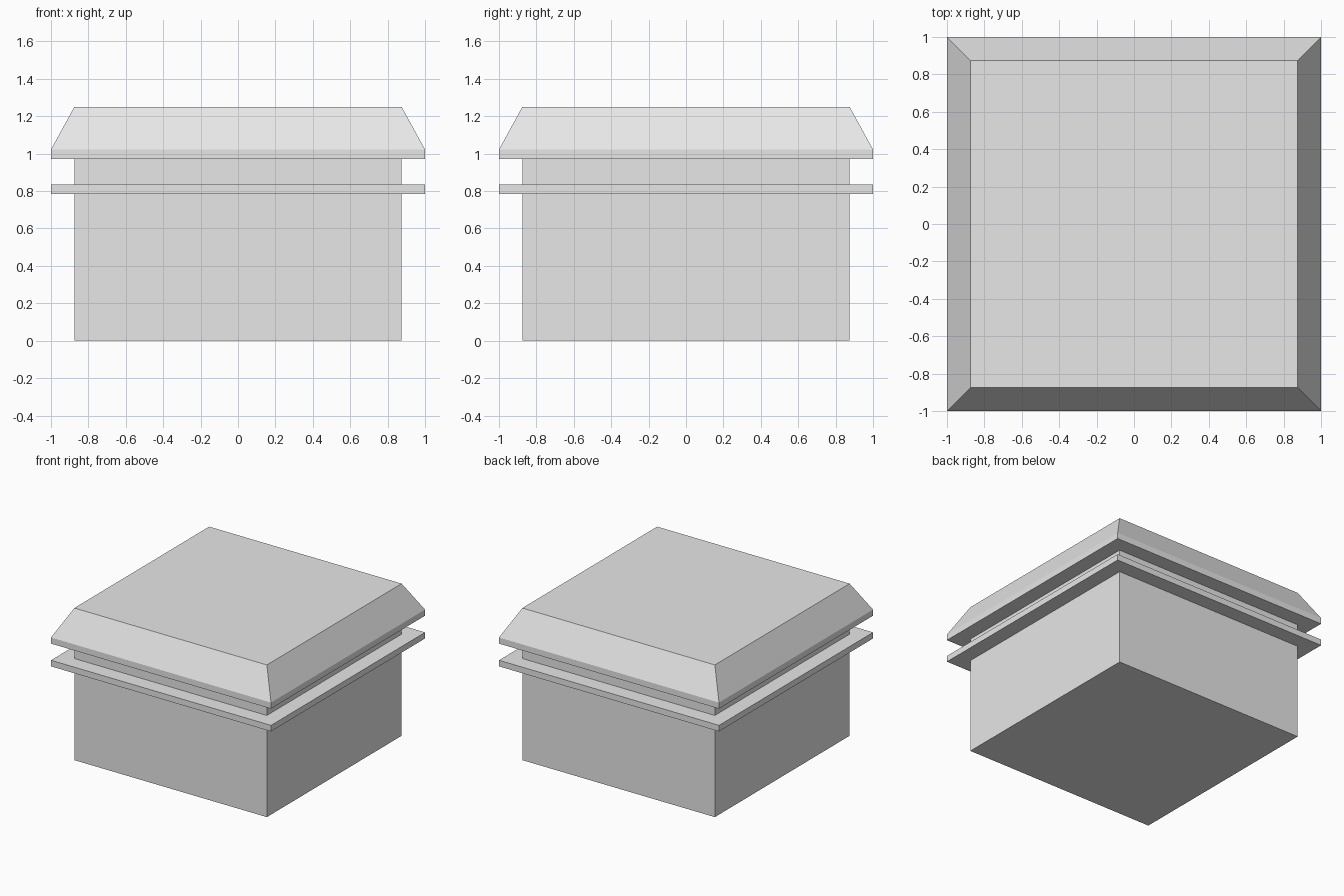
import bpy, bmesh

if "Cube" in bpy.data.objects:
    bpy.data.objects.remove(bpy.data.objects["Cube"])

grey = bpy.data.materials.new("light_grey")
grey.diffuse_color = (0.8, 0.8, 0.8, 1.0)
grey.use_nodes = True
grey.node_tree.nodes["Principled BSDF"].inputs["Base Color"].default_value = grey.diffuse_color

BODY, RIM = 0.875, 1.0   # half widths


def square_loft(name, profile):
    """Closed solid from square rings given as (half width, height)."""
    bm = bmesh.new()
    rings = [[bm.verts.new((sx * r, sy * r, z))
              for sx, sy in ((-1, -1), (1, -1), (1, 1), (-1, 1))]
             for r, z in profile]
    for low, high in zip(rings, rings[1:]):
        for i in range(4):
            j = (i + 1) % 4
            bm.faces.new((low[i], low[j], high[j], high[i]))
    bm.faces.new(rings[0][::-1])
    bm.faces.new(rings[-1])
    mesh = bpy.data.meshes.new(name)
    bm.to_mesh(mesh)
    bm.free()
    mesh.materials.append(grey)
    obj = bpy.data.objects.new(name, mesh)
    bpy.context.collection.objects.link(obj)
    return obj


# Base box with its projecting flange just below the seam
square_loft("base_box", [(BODY, 0), (BODY, 0.785), (RIM, 0.785),
                         (RIM, 0.835), (BODY, 0.835), (BODY, 0.905)])

# Lid: recessed neck, thin rim, sloped sides and flat top
square_loft("lid", [(BODY, 0.905), (BODY, 0.972), (RIM, 0.972),
                    (RIM, 1.022), (BODY, 1.25)])
